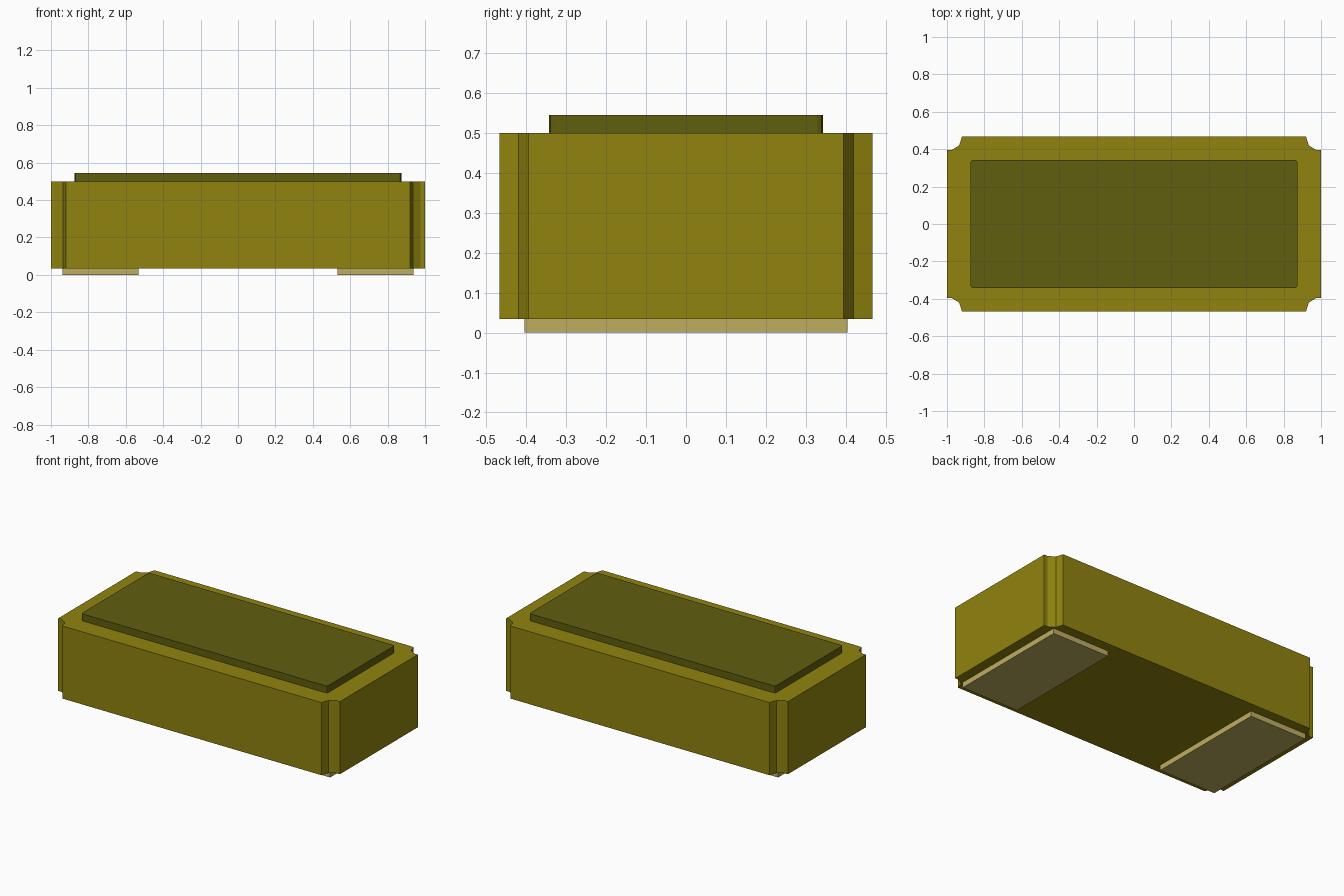
import bpy
import bmesh

cube = bpy.data.objects.get("Cube")
if cube:
    bpy.data.objects.remove(cube, do_unlink=True)


def linear(c):
    c /= 255
    return c / 12.92 if c <= 0.04045 else ((c + 0.055) / 1.055) ** 2.4


def material(name, r, g, b):
    mat = bpy.data.materials.new(name)
    mat.use_nodes = True
    color = (linear(r), linear(g), linear(b), 1)
    mat.diffuse_color = color
    bsdf = mat.node_tree.nodes["Principled BSDF"]
    bsdf.inputs["Base Color"].default_value = color
    bsdf.inputs["Roughness"].default_value = 0.8
    return mat


def prism(name, outline, z0, z1, mat):
    """Extrude a flat outline from z0 up to z1."""
    bm = bmesh.new()
    base = bm.faces.new([bm.verts.new((x, y, z0)) for x, y in outline])
    top = bmesh.ops.extrude_face_region(bm, geom=[base])["geom"]
    for v in top:
        if isinstance(v, bmesh.types.BMVert):
            v.co.z = z1
    bmesh.ops.recalc_face_normals(bm, faces=bm.faces)
    mesh = bpy.data.meshes.new(name)
    bm.to_mesh(mesh)
    bm.free()
    mesh.materials.append(mat)
    obj = bpy.data.objects.new(name, mesh)
    bpy.context.collection.objects.link(obj)
    return obj


def four_corners(corner):
    """Mirror one corner's points into a closed counter-clockwise outline."""
    left = [(-x, y) for x, y in reversed(corner)]
    upper = corner + left
    return upper + [(-x, -y) for x, y in upper]


olive = material("olive", 144, 131, 14)
dark_olive = material("dark olive", 96, 94, 14)
tan = material("tan", 190, 174, 95)

# Main block with notched corners
prism("body", four_corners([(1, 0.395), (0.975, 0.395), (0.935, 0.42), (0.92, 0.467)]),
      0.034, 0.5, olive)

# Raised top panel with slightly clipped corners
prism("top_panel", four_corners([(0.873, 0.33), (0.869, 0.339), (0.861, 0.343)]),
      0.5, 0.545, dark_olive)

# Flat foot pads at both ends
for side, s in (("left", 1), ("right", -1)):
    pad = [(s * 0.533, -0.404), (s * 0.937, -0.404), (s * 0.937, 0.404), (s * 0.533, 0.404)]
    prism(side + "_foot_pad", pad, 0, 0.034, tan)
